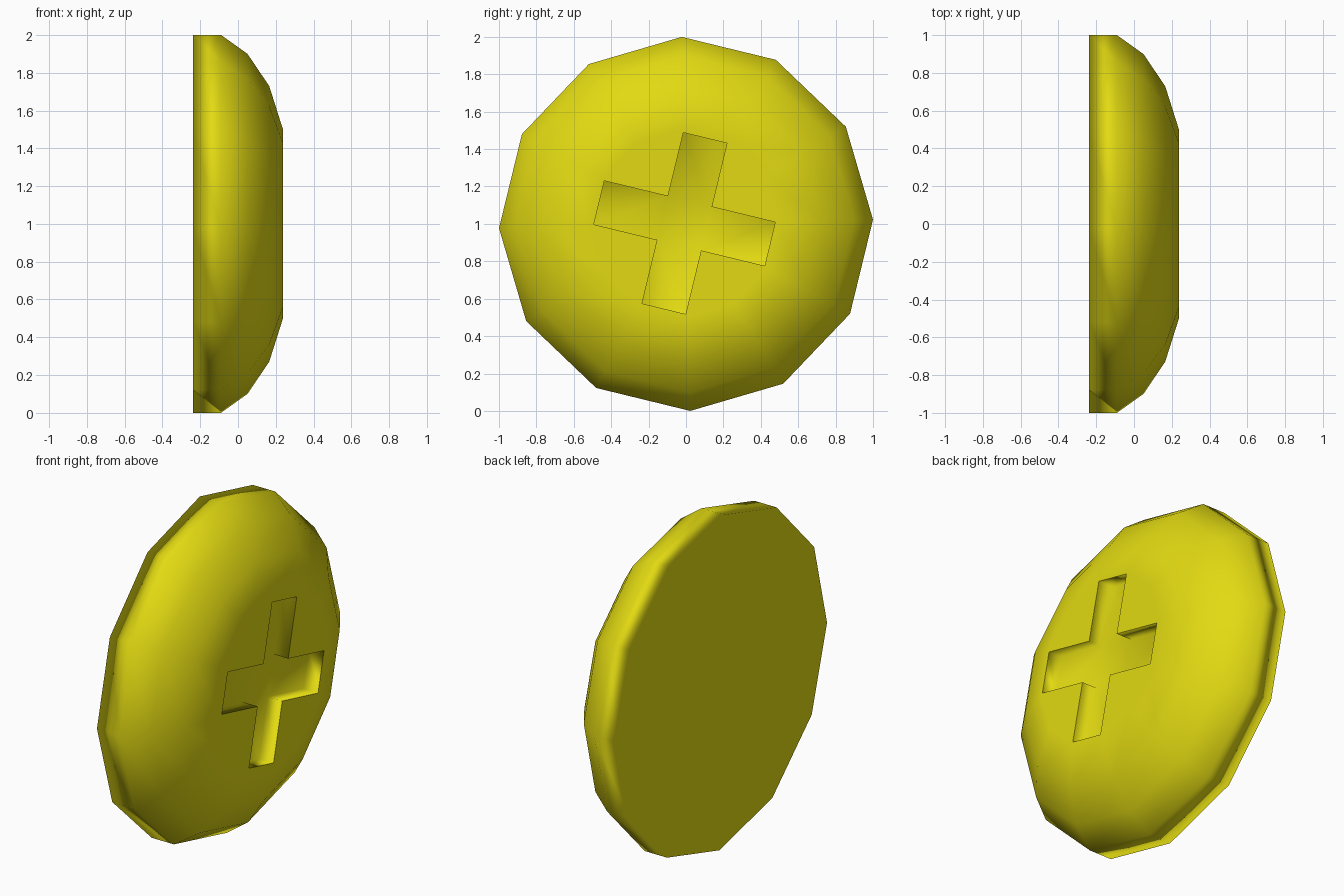
import bpy, bmesh
from math import radians, cos, sin
from mathutils import Vector

cube = bpy.data.objects.get("Cube")
if cube:
    bpy.data.objects.remove(cube, do_unlink=True)

SIDES = 12
yellow = bpy.data.materials.new("bright_yellow")
yellow.use_nodes = True
yellow.diffuse_color = (0.76, 0.70, 0.006, 1)
bsdf = next(n for n in yellow.node_tree.nodes if n.type == 'BSDF_PRINCIPLED')
bsdf.inputs["Base Color"].default_value = yellow.diffuse_color
bsdf.inputs["Roughness"].default_value = 0.6

bm = bmesh.new()
strength = bm.faces.layers.int.new("__mod_weightednormals_faceweight")


def polygon_ring(x, radius):
    """Regular ring around the x axis, centred at z = 1."""
    angles = [radians(61.3 + 360 * i / SIDES) for i in range(SIDES)]
    return [bm.verts.new((x, radius * cos(a), 1 + radius * sin(a))) for a in angles]


def cross_ring(x, length, half):
    """Cross outline: two tip corners and one inner corner per arm."""
    ring = []
    for arm in range(4):
        a = radians(76.4 + 90 * arm)
        along = Vector((0, cos(a), sin(a)))
        side = Vector((0, -sin(a), cos(a)))
        for u, v in ((length, -half), (length, half), (half, half)):
            ring.append(bm.verts.new(Vector((x, -0.008, 1.003)) + along * u + side * v))
    return ring


def loft(a, b):
    n = len(a)
    return [bm.faces.new((a[i], a[(i + 1) % n], b[(i + 1) % n], b[i])) for i in range(n)]


# Domed shell from the back edge to the flat front
profile = [(-0.238, 1.0), (-0.09, 1.0), (0.05, 0.9), (0.165, 0.73), (0.238, 0.5)]
rings = [polygon_ring(x, r) for x, r in profile]
for a, b in zip(rings, rings[1:]):
    loft(a, b)
back = bm.faces.new(list(reversed(rings[0])))

# Flat front with the cross slot sunk into it
slot_top = cross_ring(0.238, 0.47, 0.12)
slot_floor = cross_ring(0.14, 0.47, 0.12)
front = loft(rings[-1], slot_top)
loft(slot_top, slot_floor)

# Slot floor: one quad per arm and a centre square
for arm in range(4):
    i = 3 * arm
    bm.faces.new((slot_floor[i - 1], slot_floor[i], slot_floor[i + 1], slot_floor[i + 2]))
bm.faces.new(slot_floor[2::3])

# Flat faces dominate the shading; the slot rim stays crisp
for f in bm.faces:
    f.smooth = True
    f[strength] = 0
for f in front + [back]:
    f[strength] = 16384
for i in range(SIDES):
    bm.edges.get((slot_top[i], slot_top[(i + 1) % SIDES])).smooth = False

bmesh.ops.recalc_face_normals(bm, faces=bm.faces)
mesh = bpy.data.meshes.new("slotted_screw_head")
bm.to_mesh(mesh)
bm.free()
mesh.materials.append(yellow)
head = bpy.data.objects.new("slotted_screw_head", mesh)
bpy.context.collection.objects.link(head)
shading = head.modifiers.new("weighted_normals", 'WEIGHTED_NORMAL')
shading.keep_sharp = True
shading.use_face_influence = True
